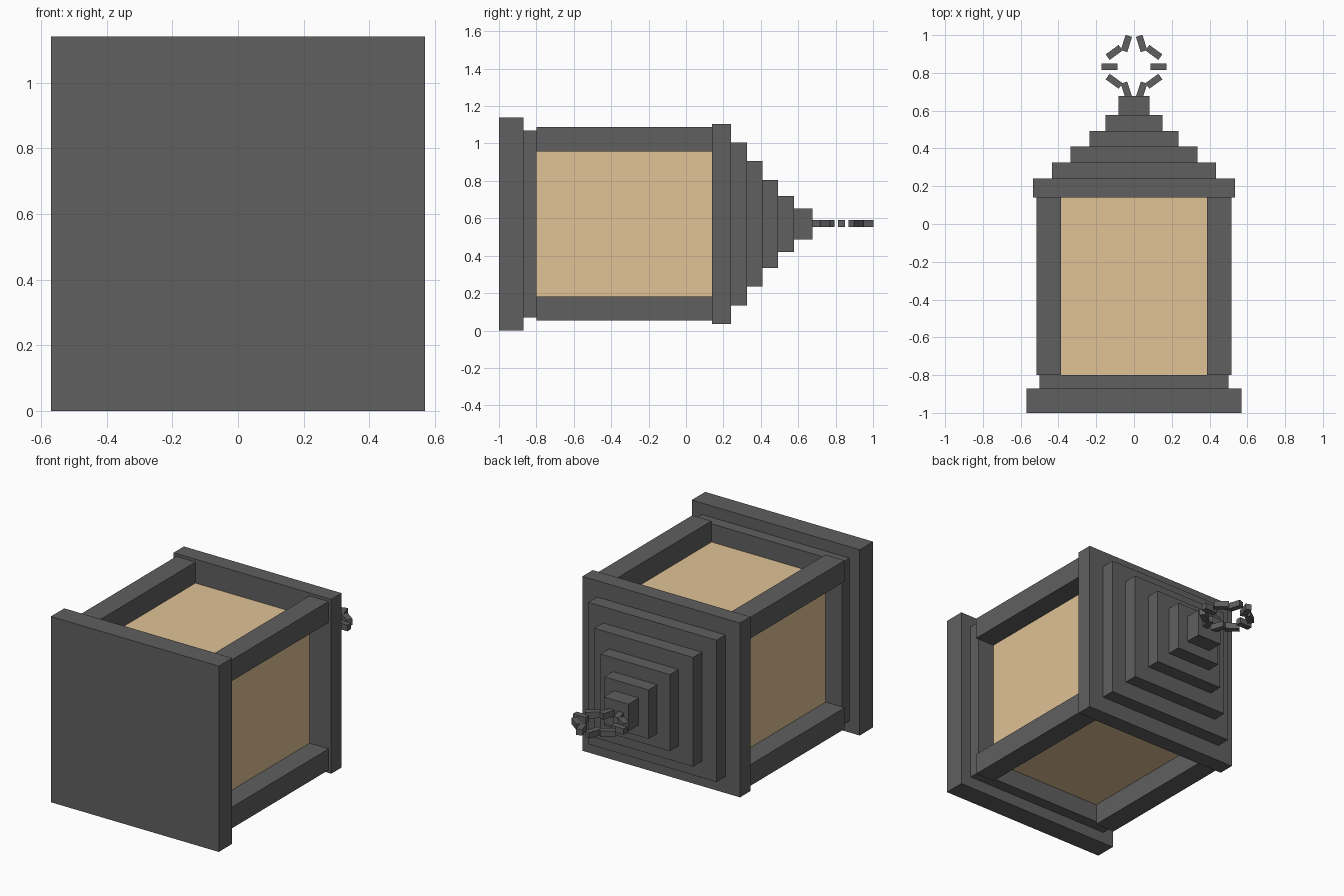
import bpy, bmesh
from math import cos, sin, radians
from mathutils import Matrix

if "Cube" in bpy.data.objects:
    bpy.data.objects.remove(bpy.data.objects["Cube"])

CZ = 0.57  # height of the lantern's long axis, which runs along y


def material(name, color):
    m = bpy.data.materials.new(name)
    m.diffuse_color = color
    m.use_nodes = True
    m.node_tree.nodes["Principled BSDF"].inputs["Base Color"].default_value = m.diffuse_color
    return m


iron = material("dark_iron", (0.115, 0.115, 0.118, 1))
pane = material("warm_pane", (0.74, 0.54, 0.30, 1))


def box(name, center, size, mat=iron, turn=0.0):
    bm = bmesh.new()
    bmesh.ops.create_cube(bm, size=1, matrix=Matrix.Diagonal((*size, 1)))
    me = bpy.data.meshes.new(name)
    bm.to_mesh(me)
    bm.free()
    me.materials.append(mat)
    ob = bpy.data.objects.new(name, me)
    ob.location = center
    ob.rotation_euler.z = turn
    bpy.context.collection.objects.link(ob)
    return ob


def slab(name, y0, y1, half, mat=iron):
    return box(name, (0, (y0 + y1) / 2, CZ), (2 * half, y1 - y0, 2 * half), mat)


# Base plates
slab("base_plate", -1.0, -0.87, 0.57)
slab("base_step", -0.87, -0.80, 0.50)

# Glowing body and four corner posts
slab("glass_body", -0.80, 0.14, 0.388, pane)
for i, (sx, sz) in enumerate([(-1, -1), (1, -1), (1, 1), (-1, 1)], 1):
    box(f"corner_post_{i}", (sx * 0.452, -0.33, CZ + sz * 0.452), (0.13, 0.94, 0.13))

# Stepped roof
ys = [0.14, 0.24, 0.325, 0.41, 0.493, 0.577, 0.677]
halves = [0.535, 0.435, 0.335, 0.235, 0.15, 0.083]
for i, half in enumerate(halves):
    slab(f"roof_step_{i + 1}", ys[i], ys[i + 1], half)

# Hanging ring of ten small blocks, each turned against its position angle
for i in range(10):
    a = radians(36 * i)
    box(f"ring_block_{i + 1}", (0.13 * cos(a), 0.832 + 0.13 * sin(a), CZ + 0.003),
        (0.085, 0.036, 0.037), turn=-a)
